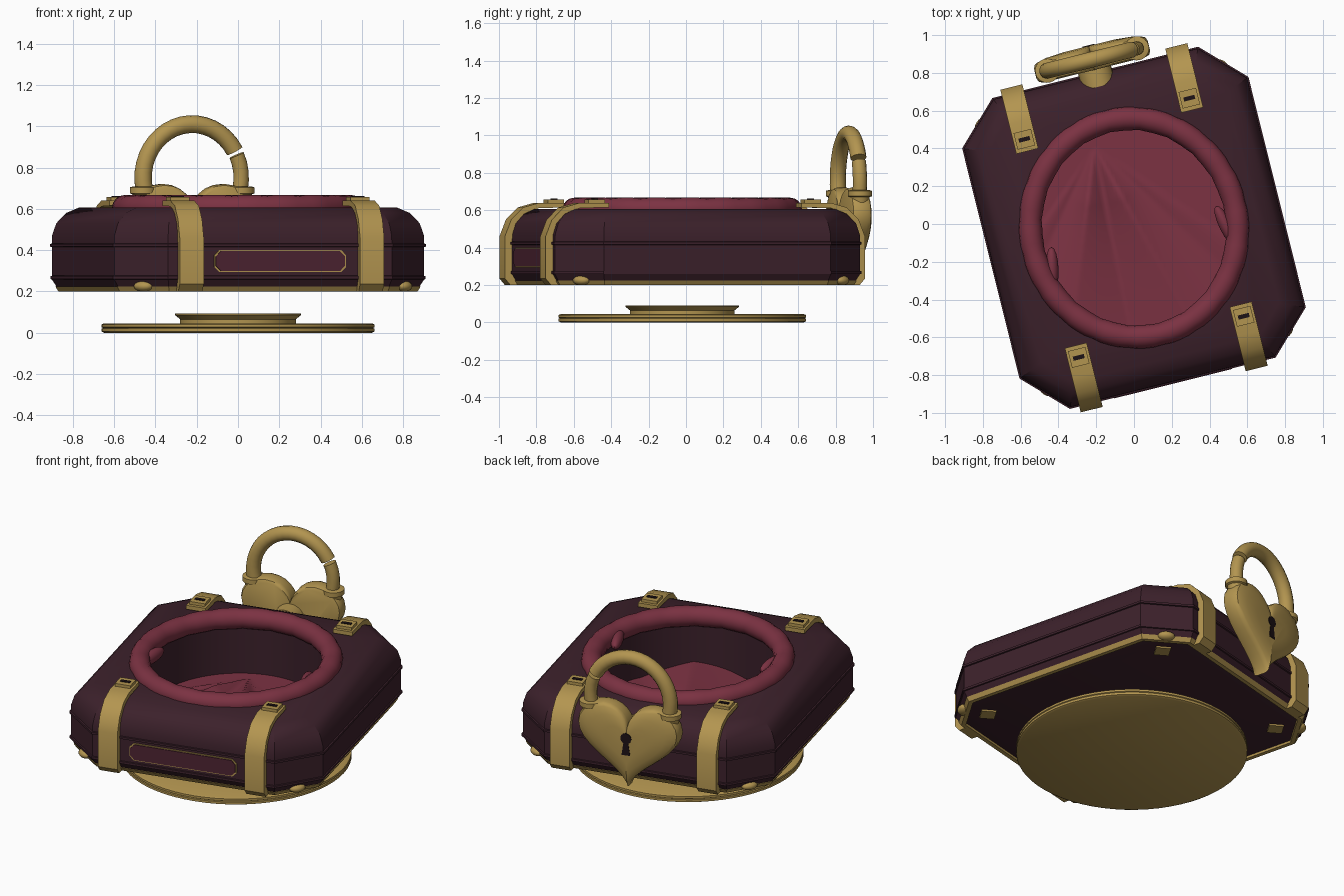
import bpy, bmesh, math
from math import sin, cos, pi, radians
from mathutils import Matrix, Vector

if "Cube" in bpy.data.objects:
    bpy.data.objects.remove(bpy.data.objects["Cube"])

# whole model is turned 14 degrees about z
ROOT = Matrix.Translation((0, -0.02, 0)) @ Matrix.Rotation(radians(14), 4, 'Z')
A, B, C = 0.773, 0.84, 0.215          # case half width, half length, corner cut


def material(name, rgb):
    m = bpy.data.materials.new(name)
    m.diffuse_color = (*rgb, 1)
    m.use_nodes = True
    m.node_tree.nodes["Principled BSDF"].inputs["Base Color"].default_value = m.diffuse_color
    return m


LEATHER = material("dark_leather", (0.045, 0.015, 0.024))
FABRIC = material("wine_fabric", (0.2, 0.032, 0.055))
GOLD = material("gold", (0.45, 0.30, 0.08))
PLATE = material("plate", (0.075, 0.017, 0.032))
BLACK = material("black", (0.012, 0.006, 0.008))


def finish(name, bm, mat, angle=35):
    bmesh.ops.recalc_face_normals(bm, faces=bm.faces)
    me = bpy.data.meshes.new(name)
    bm.to_mesh(me)
    bm.free()
    me.materials.append(mat)
    ob = bpy.data.objects.new(name, me)
    bpy.context.collection.objects.link(ob)
    ob.matrix_world = ROOT
    smooth(ob, angle)
    return ob


def smooth(ob, angle=35):
    bpy.ops.object.select_all(action='DESELECT')
    bpy.context.view_layer.objects.active = ob
    ob.select_set(True)
    bpy.ops.object.shade_smooth_by_angle(angle=radians(angle))


def loft(name, rings, mat, closed=False, angle=35):
    """Skin a list of equal-length point rings; caps the ends unless closed."""
    bm = bmesh.new()
    vs = [[bm.verts.new(p) for p in r] for r in rings]
    n = len(vs[0])
    pairs = list(zip(vs, vs[1:])) + ([(vs[-1], vs[0])] if closed else [])
    for r, s in pairs:
        for i in range(n):
            j = (i + 1) % n
            bm.faces.new((r[i], r[j], s[j], s[i]))
    if not closed:
        bm.faces.new(vs[0])
        bm.faces.new(vs[-1])
    return finish(name, bm, mat, angle)


def octagon(z, i):
    a, b, c = A - i, B - i, C - 0.586 * i
    return [(a, c - b, z), (a, b - c, z), (a - c, b, z), (c - a, b, z),
            (-a, b - c, z), (-a, c - b, z), (c - a, -b, z), (a - c, -b, z)]


def ellipse(z, rx, ry, x=0, y=0, n=48):
    return [(x + rx * cos(2 * pi * k / n), y + ry * sin(2 * pi * k / n), z) for k in range(n)]


def box(name, center, size, mat, turn=0):
    bm = bmesh.new()
    m = Matrix.Translation(center) @ Matrix.Rotation(turn, 4, 'Z') @ Matrix.Diagonal((*size, 1))
    bmesh.ops.create_cube(bm, size=1, matrix=m)
    return finish(name, bm, mat)


def blob(name, center, size, mat, turn=0):
    bm = bmesh.new()
    m = Matrix.Translation(center) @ Matrix.Rotation(turn, 4, 'Z') @ Matrix.Diagonal((*size, 1))
    bmesh.ops.create_uvsphere(bm, u_segments=16, v_segments=10, radius=1, matrix=m)
    return finish(name, bm, mat, 60)


def prism_y(name, pts, y0, y1, mat):
    return loft(name, [[(x, y, z) for x, z in pts] for y in (y0, y1)], mat)


# pedestal
loft("pedestal", [ellipse(z, r, r, n=64) for z, r in
     ((0, 0.65), (0.006, 0.662), (0.02, 0.662), (0.023, 0.655), (0.027, 0.662), (0.04, 0.662), (0.045, 0.65),
      (0.046, 0.28), (0.065, 0.28), (0.085, 0.305), (0.092, 0.305))], GOLD)

# case with two raised seams and a well cut from the top
case = loft("case", [octagon(z, i) for z, i in
            ((0.213, 0.055), (0.225, 0.02), (0.258, 0), (0.26, -0.007), (0.274, -0.007), (0.276, 0),
             (0.415, 0), (0.417, -0.008), (0.43, -0.008), (0.432, 0), (0.47, 0.001),
             (0.53, 0.02), (0.58, 0.065), (0.607, 0.125))], LEATHER)
cutter = loft("well_cutter", [ellipse(z, 0.515, 0.55) for z in (0.245, 0.9)], LEATHER)
cutter.hide_render = True
mod = case.modifiers.new("well", 'BOOLEAN')
mod.operation, mod.object, mod.solver = 'DIFFERENCE', cutter, 'EXACT'
bpy.context.view_layer.objects.active = case
bpy.ops.object.modifier_apply(modifier="well")
bpy.data.objects.remove(cutter)
smooth(case, 25)

# padded ring, slightly pinched at each seam
rings = []
PUFFS, STEP = 20, 4
for k in range(PUFFS * STEP):
    t = 2 * pi * k / (PUFFS * STEP)
    r = 0.058 if k % STEP == 0 else 0.062
    rings.append([((0.546 + r * cos(u)) * cos(t), (0.58 + r * cos(u)) * sin(t), 0.605 + r * sin(u))
                  for u in (2 * pi * j / 16 for j in range(16))])
loft("padded_ring", rings, FABRIC, closed=True, angle=50)
for s in (-1, 1):
    blob("ring_tuck", (s * 0.475, -0.11, 0.6), (0.035, 0.12, 0.04), FABRIC, s * 0.22)

# draped cloth lying in the well, folds fanning out from one side
bm = bmesh.new()
bmesh.ops.create_grid(bm, x_segments=64, y_segments=64, size=1)
apex = Vector((-0.10, 0.47))
for v in bm.verts:
    u, w = v.co.x, v.co.y
    x, y = 0.51 * u * math.sqrt(1 - w * w / 2), 0.545 * w * math.sqrt(1 - u * u / 2)
    d = Vector((x, y)) - apex
    phi = math.degrees(math.atan2(d.y, d.x))
    window = max(0, 1 - abs(phi + 93) / 45)
    fold = (1 - abs(((phi + 93) / 18) % 2 - 1)) * min(1, d.length / 0.3) * math.sqrt(window)
    v.co = (x, y, 0.275 + 0.075 * fold)
finish("draped_cloth", bm, FABRIC, 60)

# straps with buckles
PROFILE = [(0.53, 0.64), (0.69, 0.64), (0.78, 0.615), (0.845, 0.55), (0.88, 0.46), (0.88, 0.235), (0.85, 0.2),
           (0.80, 0.2), (0.83, 0.24), (0.838, 0.46), (0.80, 0.54), (0.755, 0.59), (0.69, 0.612), (0.53, 0.615)]
for sx in (-1, 1):
    for sy in (-1, 1):
        loft("strap", [[(sx * 0.45 + e, sy * y, z) for y, z in PROFILE] for e in (-0.06, 0.06)], GOLD)
        box("buckle", (sx * 0.45, sy * 0.595, 0.646), (0.095, 0.09, 0.024), GOLD)
        box("buckle_slot", (sx * 0.45, sy * 0.595, 0.658), (0.06, 0.022, 0.008), BLACK)
        # foot knob on the cut corner and diamond plate beneath
        p = Vector((sx * (A - C / 2 - 0.015), sy * (B - C / 2 - 0.015), 0.225))
        turn = -sx * sy * pi / 4
        blob("foot_knob", p, (0.05, 0.035, 0.026), GOLD, turn)
        box("diamond_plate", (p.x - sx * 0.1, p.y - sy * 0.1, 0.21), (0.085, 0.085, 0.014), GOLD, pi / 4)

# gold frame round the base
loft("base_frame", [octagon(z, i) for z, i in ((0.2, 0.03), (0.225, 0.015), (0.225, 0.06), (0.2, 0.055))],
     GOLD, closed=True)


# plate on the front
def plaque(w, h, c):
    return [(w, -h + c), (w, h - c), (w - c, h), (c - w, h), (-w, h - c), (-w, c - h), (c - w, -h), (w - c, -h)]


for name, w, h, y, m in (("plate_border", 0.328, 0.054, -0.846, GOLD), ("front_plate", 0.322, 0.048, -0.851, PLATE)):
    prism_y(name, [(x, 0.347 + z) for x, z in plaque(w, h, 0.025)], y, -0.83, m)


# heart padlock on the back
def heart(y, s, n=48):
    pts = []
    for k in range(n):
        t = 2 * pi * k / n
        v = 13 * cos(t) - 5 * cos(2 * t) - 2 * cos(3 * t) - cos(4 * t)
        z = 0.21 + (v + 17) / 28.9 * 0.51
        pts.append((s * 0.31 * sin(t) ** 3, y, 0.49 + (z - 0.49) * s))
    return pts


loft("heart_lock", [heart(y, s) for y, s in ((0.862, 0.9), (0.87, 0.97), (0.89, 1), (0.945, 1), (0.965, 0.97),
                                             (0.972, 0.92), (0.985, 0.75), (0.992, 0.45))], GOLD, angle=40)
prism_y("keyhole_round", [(0.033 * cos(k * pi / 10), 0.53 + 0.033 * sin(k * pi / 10)) for k in range(20)],
        0.97, 0.996, BLACK)
prism_y("keyhole_slot", [(-0.012, 0.52), (0.012, 0.52), (0.026, 0.425), (-0.026, 0.425)], 0.965, 0.995, BLACK)
prism_y("lock_boss", [(0.09 * cos(k * pi / 12), 0.5 + 0.09 * sin(k * pi / 12)) for k in range(24)],
        0.77, 0.88, GOLD)

# collars and the snapped shackle
for s in (-1, 1):
    loft("shackle_collar", [ellipse(z, r, r, s * 0.245, 0.918, 20) for z, r in
         ((0.6, 0.04), (0.67, 0.052), (0.675, 0.064), (0.704, 0.064), (0.708, 0.05))], GOLD)


def shackle(name, a0, a1, r, n):
    out = []
    for k in range(n + 1):
        t = radians(a0 + (a1 - a0) * k / n)
        c = Vector((0.245 * cos(t), 0.918, 0.75 + 0.26 * sin(t)))
        d = Vector((0.26 * cos(t), 0, 0.245 * sin(t))).normalized()
        out.append([c + r * (d * cos(u) + Vector((0, 1, 0)) * sin(u))
                    for u in (2 * pi * j / 14 for j in range(14))])
    loft(name, out, GOLD, angle=40)


shackle("shackle_arch", 192, 30, 0.043, 18)
shackle("shackle_stub", 25, -12, 0.038, 4)
